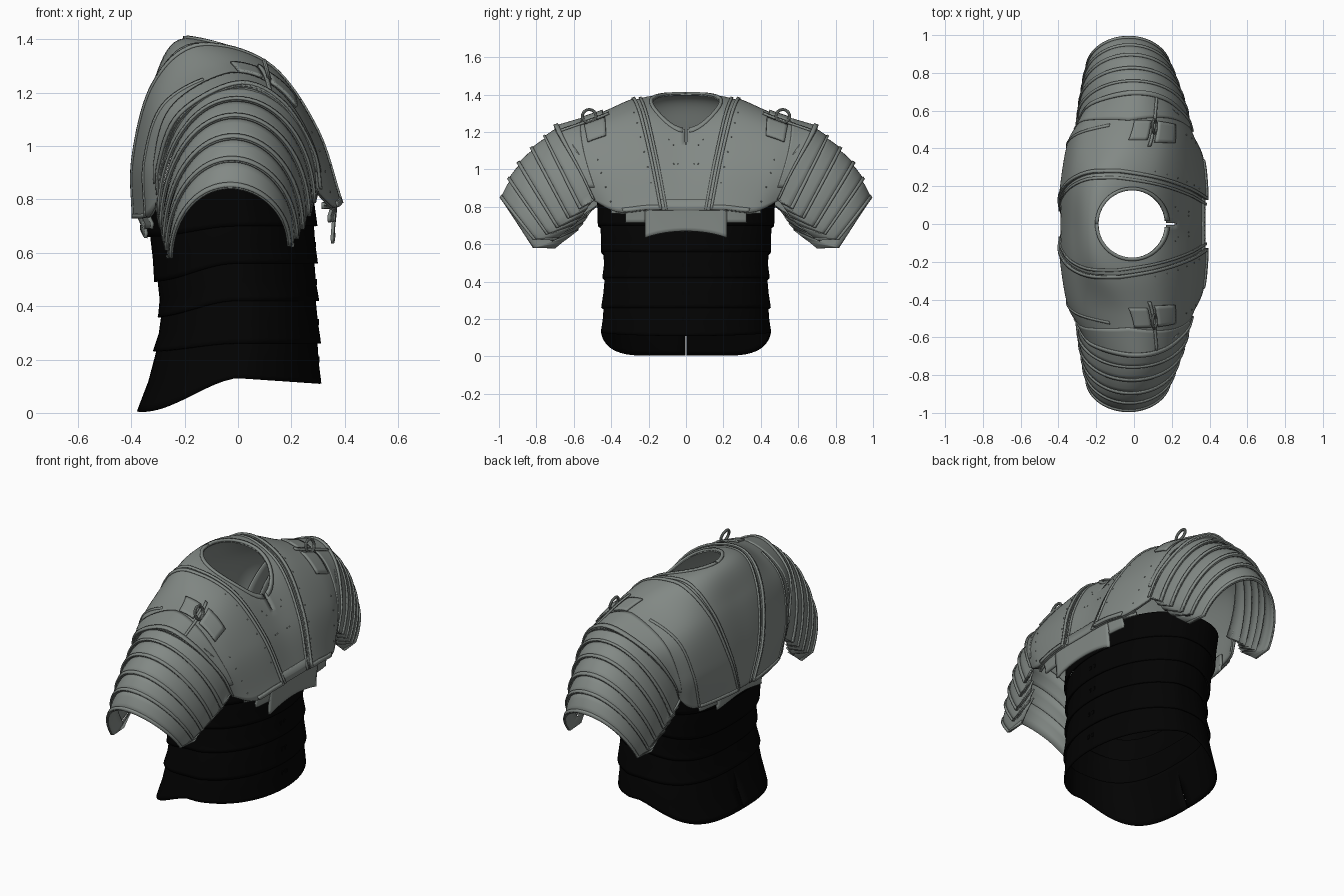
import bpy, bmesh, math
from mathutils import Vector, Matrix
from mathutils.bvhtree import BVHTree

if "Cube" in bpy.data.objects:
    bpy.data.objects.remove(bpy.data.objects["Cube"])

def material(name, col):
    m = bpy.data.materials.new(name)
    m.diffuse_color = (*col, 1)
    m.use_nodes = True
    m.node_tree.nodes["Principled BSDF"].inputs["Base Color"].default_value = m.diffuse_color
    return m

black = material("black_leather", (.0008, .0008, .0008))
steel = material("dull_steel", (.225, .25, .235))

def finish(ob, thick=0.012, mirror=True, mat=steel, merge=False):
    if mirror:
        m = ob.modifiers.new("mirror", 'MIRROR')
        m.use_axis = (False, True, False)
        m.use_mirror_merge = merge
        m.merge_threshold = 0.001
    if thick:
        s = ob.modifiers.new("thick", 'SOLIDIFY')
        s.thickness, s.offset = thick, 0
    ob.data.materials.append(mat)
    bpy.ops.object.select_all(action='DESELECT')
    bpy.context.view_layer.objects.active = ob
    ob.select_set(True)
    bpy.ops.object.shade_smooth_by_angle(angle=math.radians(35))
    return ob

def from_bm(name, bm):
    me = bpy.data.meshes.new(name)
    bmesh.ops.recalc_face_normals(bm, faces=bm.faces)
    bm.to_mesh(me)
    bm.free()
    ob = bpy.data.objects.new(name, me)
    bpy.context.collection.objects.link(ob)
    return ob

def sheet(name, rows, **kw):
    bm = bmesh.new()
    vs = [[bm.verts.new(p) for p in r] for r in rows]
    for a, b in zip(vs, vs[1:]):
        for i in range(len(a) - 1):
            bm.faces.new((a[i], a[i + 1], b[i + 1], b[i]))
    return finish(from_bm(name, bm), **kw)

# Shoulder yoke surface: cross-sections from back hem over the top to front hem
SEC = [[Vector(p) for p in s] for s in (
    [(-.378, 0, .73), (-.38, 0, .95), (-.32, 0, 1.22), (-.2, 0, 1.40), (.1, 0, 1.275), (.27, 0, 1.05), (.375, 0, .78)],
    [(-.368, .16, .73), (-.375, .19, .95), (-.31, .22, 1.22), (-.17, .235, 1.375), (.1, .235, 1.30), (.28, .22, 1.06), (.372, .2, .78)],
    [(-.325, .40, .74), (-.335, .43, .95), (-.265, .45, 1.17), (-.05, .46, 1.285), (.14, .46, 1.225), (.275, .44, 1.03), (.35, .36, .77)],
    [(-.285, .48, .82), (-.275, .535, .935), (-.2, .64, 1.105), (0, .70, 1.212), (.15, .668, 1.15), (.26, .565, .98), (.29, .48, .83)])]
SEC = [[Vector((p.x, -p.y, p.z)) for p in SEC[1]]] + SEC + [[2 * b - a for a, b in zip(SEC[2], SEC[3])]]

def cat(p, t):
    a, b, c, d = p
    return .5 * (2 * b + (c - a) * t + (2 * a - 5 * b + 4 * c - d) * t * t + (3 * b - a - 3 * c + d) * t ** 3)

def along(pts, v):
    i = min(int(v), 5)
    e = [2 * pts[0] - pts[1]] + pts + [2 * pts[6] - pts[5]]
    return cat(e[i:i + 4], v - i)

def surf(u, v):
    i = min(int(u), 2)
    return cat([along(s, v) for s in SEC[i:i + 4]], u - i)

def on(u, v, off=0.0):
    u, v = max(0, min(3, u)), max(0, min(6, v))
    p = surf(u, v)
    if not off:
        return p
    u1, v1 = max(.01, min(2.98, u)), max(.01, min(5.98, v))
    n = (surf(u1 + .01, v1) - surf(u1 - .01, v1)).cross(surf(u1, v1 + .01) - surf(u1, v1 - .01)).normalized()
    if n.dot(p - Vector((0, p.y * .6, .7))) < 0:
        n = -n
    return p + n * off

def plate(name, ua, ub, va, vb, off, nu=12, nv=48, thick=.010, **kw):
    fa = ua if callable(ua) else (lambda v: ua)
    fb = ub if callable(ub) else (lambda v: ub)
    rows = []
    for j in range(nv + 1):
        v = va + (vb - va) * j / nv
        rows.append([on(fa(v) + (fb(v) - fa(v)) * i / nu, v, off) for i in range(nu + 1)])
    return sheet(name, rows, thick=thick, **kw)

# Base yoke with neck hole and a short throat slit
yoke = plate("yoke", lambda v: .022 if 4.2 < v < 4.65 else 0, 3, 0, 6, 0, 24, 60, merge=True)
bm = bmesh.new()
bm.from_mesh(yoke.data)
tree = BVHTree.FromBMesh(bm)
bm.free()
bpy.ops.mesh.primitive_cylinder_add(vertices=48, radius=1, depth=1, location=(-.01, 0, 1.45))
cutter = bpy.context.object
cutter.name = "neck_cutter"
cutter.scale = (.18, .178, 1)
cutter.hide_render = True
cutter.hide_set(True)
b = yoke.modifiers.new("neck", 'BOOLEAN')
b.operation, b.object, b.solver = 'DIFFERENCE', cutter, 'EXACT'

# Raised lip round the neck
rows = []
for k in range(25):
    a = math.pi * (.03 + .97 * k / 24)
    r = []
    for g in (.178, .196):
        x, y = -.01 + g * math.cos(a), g * math.sin(a)
        hit = tree.ray_cast(Vector((x, max(y, .012), 3)), Vector((0, 0, -1)))[0]
        r.append((x, y, hit.z + .008))
    rows.append(r)
sheet("neck_lip", rows, thick=.012)

# Large overlapping shoulder flaps with raised borders
def inner(v):
    return 1.14 - .52 * max(0, (v - 3.3) / 2.7) ** 1.1 - .7 * max(0, (2.8 - v) / 2.8) ** 1.6

def outer(v):
    return 2.3 - .5 * abs(v - 3) / 3

plate("shoulder_flap", inner, 3, 0, 6, .010, 20, 56)
plate("flap_inner_border", inner, lambda v: inner(v) + .07, 0, 6, .017, 1, 56)
plate("collar_border", lambda v: inner(v) - .14, lambda v: inner(v) - .08, 0, 6, .007, 1, 56)
plate("flap_outer_border", outer, lambda v: outer(v) + .06, 0, 2.6, .015, 1, 30)
plate("flap_front_hem", inner, outer, 5.92, 6, .017, 14, 1)
plate("flap_back_hem", inner, outer, 0, .08, .016, 14, 1)
plate("shoulder_guard", lambda v: 2.35 + .12 * abs(v - 3), 3, .5, 5.5, .015, 8, 48)
plate("guard_border", 2.9, 3, .1, 5.9, .023, 1, 48)
plate("shoulder_seam_ridge", 1.75, 2.9, 3.66, 3.73, .023, 14, 1)

# Buckle leaves and rings
plate("buckle_front_leaf", 1.85, 2.35, 3.8, 4.4, .021, 6, 6)
plate("buckle_back_leaf", 1.9, 2.35, 3.15, 3.6, .021, 6, 6)
c = on(2.2, 3.66, .045)
for s in (1, -1):
    bpy.ops.mesh.primitive_torus_add(major_radius=.036, minor_radius=.008, major_segments=24, minor_segments=8,
                                     location=(c.x, s * c.y, c.z), rotation=(0, math.radians(75), 0))
    bpy.context.object.name = "buckle_ring"
    finish(bpy.context.object, thick=0, mirror=False)

# Rivets along the flaps
bm = bmesh.new()
spots = [(inner(v) + .16, v) for v in (4, 4.3, 4.6, 4.9, 5.2, 5.5)] + [(2.15, v) for v in (4.9, 5.2, 5.5, 5.8)]
spots += [(.3, 4.7), (.4, 4.6), (.3, 5.1), (.2, 5.1)]
for u, v in spots:
    bmesh.ops.create_icosphere(bm, subdivisions=1, radius=.004,
                               matrix=Matrix.Translation(on(u, v, .015 if u > inner(v) else .005)))
finish(from_bm("rivets", bm), thick=0)

# Stepped lower breast and back plates hanging under the yoke
for label, v, sx, steps in (("breast", 6, -1, ((0, 1.1, .635), (1.1, 1.75, .715), (1.75, 2.3, .765))),
                            ("back", 0, 1, ((0, 1.2, .655), (1.2, 1.7, .69)))):
    for k, (u0, u1, zb) in enumerate(steps):
        rows = []
        for i in range(11):
            u = u0 + (u1 - u0) * i / 10
            p = surf(u, v)
            low = zb + (.035 * (1 - (u / u1) ** 2) if k == 0 else 0)
            rows.append([(p.x + sx * .012, p.y, p.z + .06), (p.x + sx * .008, p.y, p.z),
                         (p.x + sx * .018, p.y, low + .02), (p.x + sx * .016, p.y, low)])
        sheet(f"{label}_lower_plate_{k + 1}", rows, merge=True)

# Arm lames: tilted arches (top y, z, corner y, z, inward foot y, z, half width)
EDGE = [(.70, 1.21, .48, .83, .46, .84, .288), (.755, 1.165, .565, .765, .51, .80, .282),
        (.825, 1.10, .625, .715, .535, .76, .268), (.895, 1.02, .685, .665, .56, .725, .25),
        (.945, .935, .74, .63, .60, .68, .235), (.984, .835, .81, .602, .70, .60, .212)]

def arch(i, t, off):
    ty, tz, by, bz, fy, fz, w = (a + (b - a) * t for a, b in zip(EDGE[i - 1], EDGE[i]))
    cx = -.006 * (i - 1 + t)
    out = []
    for k in range(37):
        f = math.pi * k / 36
        d, c = 1 - math.sin(f), -math.cos(f)
        hem = bz + .022 * c
        out.append(Vector((cx + (w + off) * c, ty + off * .7 + (by - ty) * d, tz + off + (hem - tz - off) * d)))
    # Hem turns inward toward the body below each corner
    foot = lambda c: Vector((cx + c * (w + off + .01), fy, fz + .022 * c))
    return [foot(-1)] + out + [foot(1)]

for i in range(1, 6):
    first = [(-.5, -.004), (.2, .002)] if i == 1 else [(-.25, -.010), (.2, 0)]
    sheet(f"arm_lame_{i}", [arch(i, t, o) for t, o in first + [(.6, .004), (1, .006)]], thick=.009)
    sheet(f"arm_lame_border_{i}", [arch(i, .82, .010), arch(i, 1, .012)], thick=.009)

# Torso of overlapping girth bands
ZS = (0, .15, .3, .4, .5, .65, .85)
XB = (-.365, -.32, -.29, -.283, -.30, -.325, -.355)
XF = (.297, .297, .295, .29, .285, .283, .28)
WY = (.43, .44, .437, .432, .432, .45, .475)

def lerp(tab, z):
    for k in range(6):
        if z <= ZS[k + 1] or k == 5:
            t = (z - ZS[k]) / (ZS[k + 1] - ZS[k])
            return tab[k] + (tab[k + 1] - tab[k]) * max(0, min(1, t))

def ring_point(a, z, grow):
    xb, xf, w = lerp(XB, z), lerp(XF, z), lerp(WY, z)
    co, si = math.cos(a), math.sin(a)
    rx = (xf - xb) / 2 + grow
    e = .78 + .2 * max(0, min(1, co * 3))  # front corners are rounder
    return Vector(((xf + xb) / 2 + rx * math.copysign(abs(co) ** e, co), (w + grow) * abs(si) ** e, z))

ZF = (.13, .26, .42, .56, .70, .85)
ZK = (.005, .23, .355, .49, .66, .85)

def band_row(i, t, grow):
    zf, zk = (tab[i] + (tab[i + 1] - tab[i]) * t for tab in (ZF, ZK))
    row = []
    for k in range(49):
        # only the lowest band is split at the back
        a = (math.pi - (.002 if i == 0 and t < .6 else 0)) * k / 48
        x = ring_point(a, (zf + zk) / 2 if math.cos(a) < 0 else zf, grow).x
        s = max(0, min(1, -x / .34))
        z = zf + (zk - zf) * s * s * (3 - 2 * s) - (.02 * max(0, x) / .3 if i == 0 else 0) * (1 - t)
        row.append(ring_point(a, z, grow))
        if k == 0 or (k == 48 and not (i == 0 and t < .6)):
            row[-1].y = 0
    return row

for i in range(5):
    rows = [band_row(i, t, g) for t, g in ((0, .012), (.12, .010), (.5, .003), (1, -.001), (1.08 if i < 4 else 1.02, -.004))]
    sheet(f"torso_band_{i + 1}", rows, thick=.007, mat=black, merge=True)

# Small front hooks closing the bands
bm = bmesh.new()
for z in (.2, .34, .49, .63):
    bmesh.ops.create_cube(bm, size=1, matrix=Matrix.Translation((lerp(XF, z) + .004, .016, z)) @ Matrix.Diagonal((.012, .014, .022, 1)))
finish(from_bm("band_hooks", bm), thick=0, mat=black)
